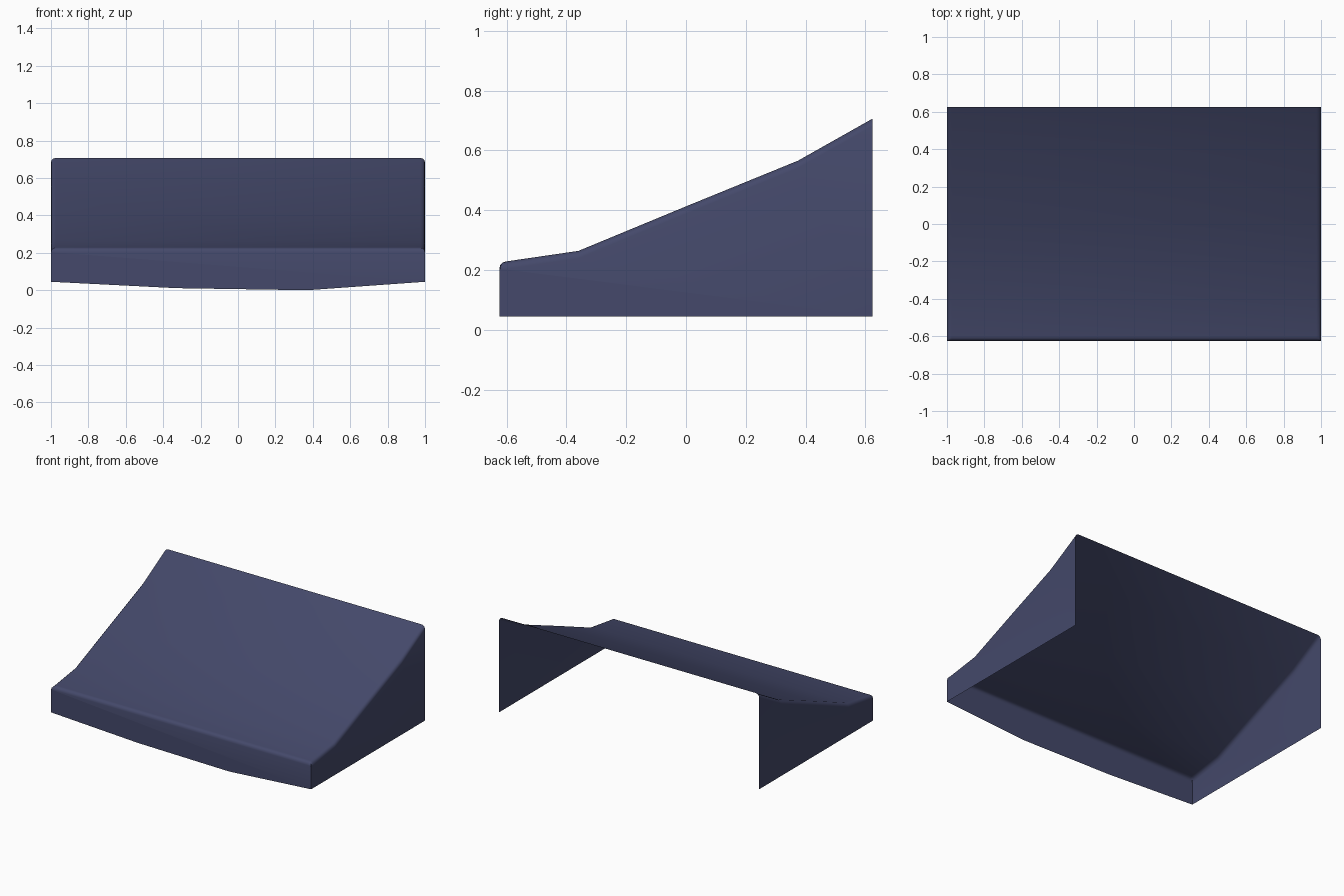
import bpy, bmesh, math

if "Cube" in bpy.data.objects:
    bpy.data.objects.remove(bpy.data.objects["Cube"])

R = 0.025           # rounding radius of the side and front edges
HX, HY = 1.0, 0.625

mat = bpy.data.materials.new("slate blue")
mat.diffuse_color = (0.058, 0.066, 0.145, 1)
mat.use_nodes = True
mat.node_tree.nodes["Principled BSDF"].inputs["Base Color"].default_value = mat.diffuse_color

# quarter-round: (inset from edge, drop below the top surface)
arc = [(R * (1 - math.cos(a)), R * (1 - math.sin(a)))
       for a in (math.radians(d) for d in (0, 30, 60, 90))]

# side profile of the sloping top (y, z, drop)
front_z = 0.229
rows = [(-HY + i, front_z, d) for i, d in arc]
rows += [(-0.36, 0.264, 0), (0.0, 0.413, 0), (0.375, 0.566, 0), (HY, 0.707, 0)]
cols = [(-HX + i, d) for i, d in arc] + [(HX - i, d) for i, d in reversed(arc)]

# sloping top with rounded left, right and front edges
bm = bmesh.new()
grid = [[bm.verts.new((x, y, z - max(dx, dy))) for x, dx in cols] for y, z, dy in rows]
for lo, hi in zip(grid, grid[1:]):
    for a in range(len(cols) - 1):
        bm.faces.new((lo[a], lo[a + 1], hi[a + 1], hi[a]))

# front skirt with a sagging lower edge
skirt = [bm.verts.new((x, -HY, z)) for x, z in
         ((-HX, 0.045), (-0.33, 0.011), (0.37, 0.0), (HX, 0.045))]
bm.faces.new(skirt + grid[0][::-1])

# side walls (back and underside stay open)
for col, foot in ((0, skirt[0]), (-1, skirt[-1])):
    heel = bm.verts.new((foot.co.x, HY, 0.045))
    loop = [foot, heel] + [r[col] for r in reversed(rows and grid)]
    bm.faces.new(loop if col else loop[::-1])

me = bpy.data.meshes.new("sloped_cover")
bm.to_mesh(me)
bm.free()
me.materials.append(mat)
cover = bpy.data.objects.new("sloped_cover", me)
bpy.context.collection.objects.link(cover)
bpy.context.view_layer.objects.active = cover
cover.select_set(True)
bpy.ops.object.shade_smooth_by_angle(angle=math.radians(40))
